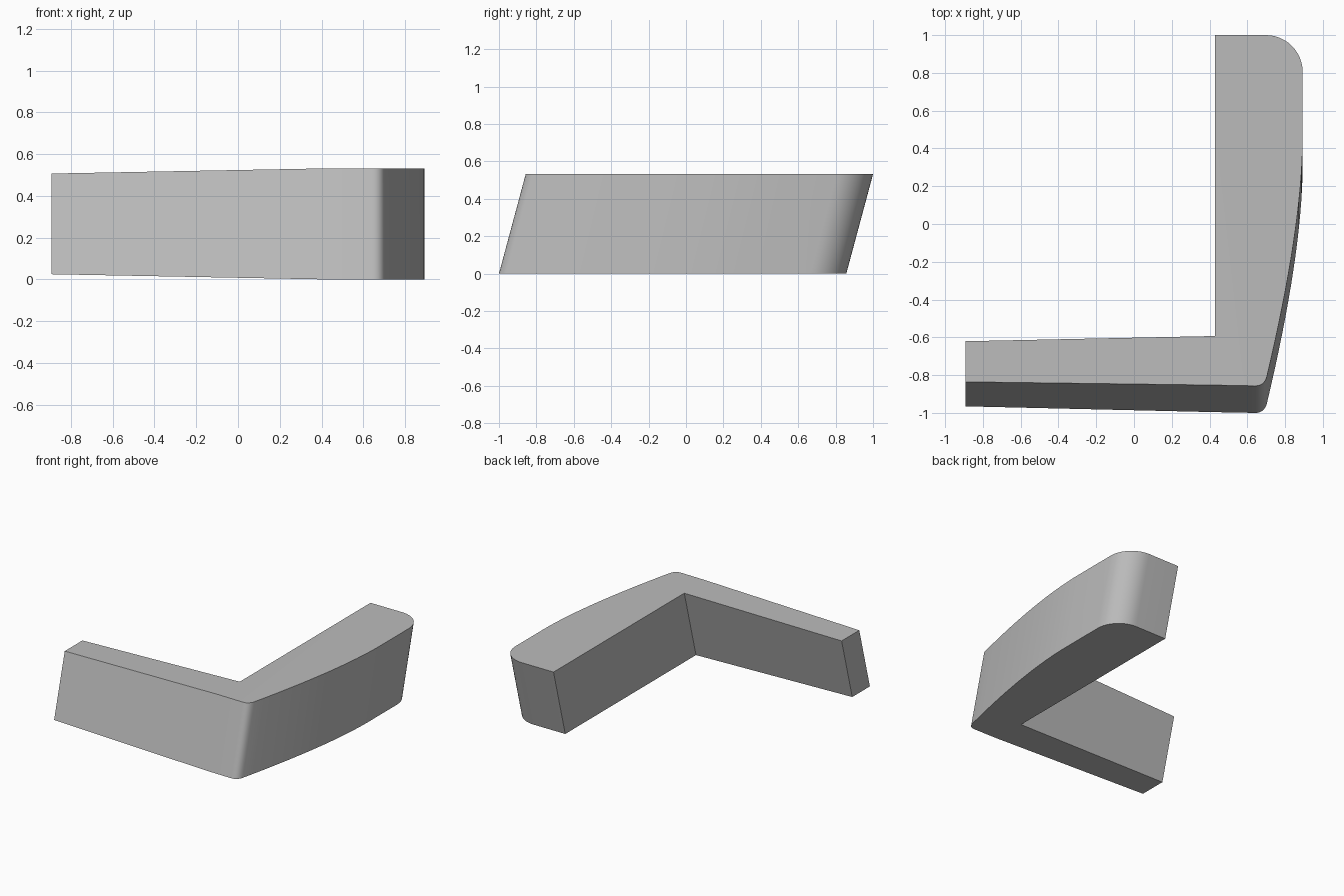
import bpy
import bmesh
import math
from mathutils import Vector

cube = bpy.data.objects.get("Cube")
if cube:
    bpy.data.objects.remove(cube, do_unlink=True)

HEIGHT = 0.532        # thickness of the bracket
LEAN = 0.143          # how far the top is shifted back
INNER_X = 0.43        # inner corner of the L
END_X = -0.893        # free end of the thin arm
TAPER = 0.025         # height lost above and below at the free end

grey = bpy.data.materials.new("plain grey")
grey.use_nodes = True
colour = (0.5, 0.5, 0.5, 1)
grey.diffuse_color = colour
grey.node_tree.nodes["Principled BSDF"].inputs["Base Color"].default_value = colour


def quad_curve(a, b, c, steps):
    """Points of a quadratic curve from a to c, pulled towards b."""
    a, b, c = Vector(a), Vector(b), Vector(c)
    return [a.lerp(b, i / steps).lerp(b.lerp(c, i / steps), i / steps)
            for i in range(steps + 1)]


def arc(cx, cy, rx, ry, steps):
    """Quarter ellipse from the +x side to the +y side."""
    return [Vector((cx + rx * math.cos(math.pi / 2 * i / steps),
                    cy + ry * math.sin(math.pi / 2 * i / steps)))
            for i in range(steps + 1)]


# Outline of the top, anticlockwise: thin arm first, then the wide curved arm
arm = [Vector((INNER_X, -0.593)), Vector((END_X, -0.614)),
       Vector((END_X, -0.829)), Vector((INNER_X, -0.853))]
corner = quad_curve((0.64, -0.857), (0.69, -0.858), (0.704, -0.805), 8)
side = quad_curve((0.704, -0.805), (0.89, -0.02), (0.893, 0.45), 16)
back = arc(0.698, 0.805, 0.195, 0.195, 12) + [Vector((INNER_X, 1.0))]
outline = arm + corner + side[1:] + back


def place(bm, p, top):
    """Vertex on the top or bottom, with the taper and the backward lean."""
    drop = TAPER * max(0, INNER_X - p.x) / (INNER_X - END_X)
    z = HEIGHT - drop if top else drop
    return bm.verts.new((p.x, p.y + LEAN * (z / HEIGHT - 1), z))


bm = bmesh.new()
lower = [place(bm, p, False) for p in outline]
upper = [place(bm, p, True) for p in outline]
count = len(outline)

# Caps, split where the taper starts
for ring in (upper, lower[:]):
    bm.faces.new(ring[:4])
    bm.faces.new([ring[0]] + ring[3:])

# Walls
for i in range(count):
    j = (i + 1) % count
    bm.faces.new((lower[i], lower[j], upper[j], upper[i]))
bmesh.ops.recalc_face_normals(bm, faces=bm.faces)

mesh = bpy.data.meshes.new("angled_bracket")
bm.to_mesh(mesh)
bm.free()
mesh.materials.append(grey)
bracket = bpy.data.objects.new("angled_bracket", mesh)
bpy.context.collection.objects.link(bracket)

# Smooth the rounded walls, keep the rims sharp
bpy.ops.object.select_all(action='DESELECT')
bracket.select_set(True)
bpy.context.view_layer.objects.active = bracket
bpy.ops.object.shade_smooth_by_angle(angle=math.radians(30))
